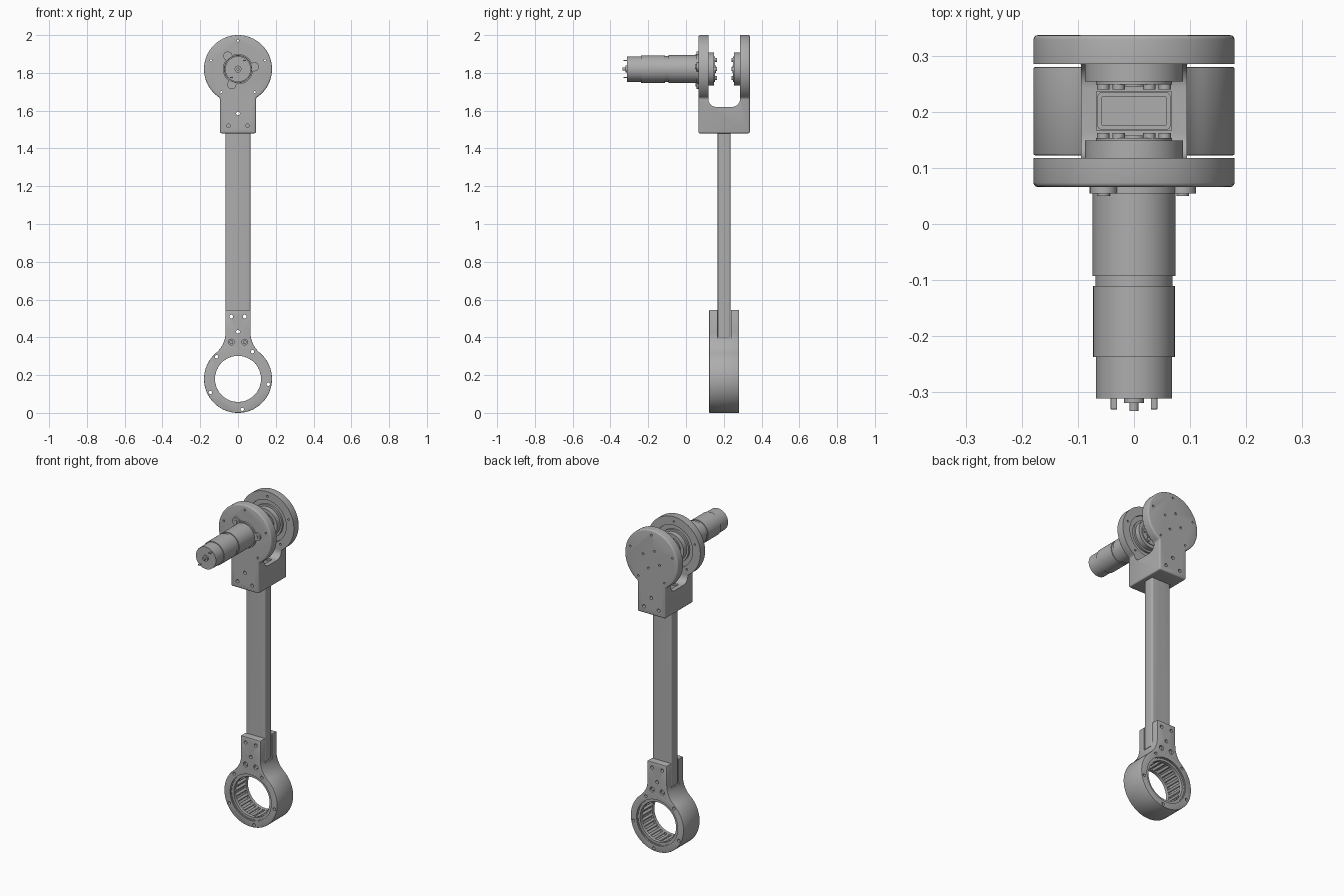
import bpy, bmesh
from math import sin, cos, pi, radians, sqrt, atan2
from mathutils import Matrix, Vector

if "Cube" in bpy.data.objects:
    bpy.data.objects.remove(bpy.data.objects["Cube"])

GREY = (0.42, 0.42, 0.42, 1)
metal = bpy.data.materials.new("plain grey")
metal.use_nodes = True
metal.diffuse_color = GREY
metal.node_tree.nodes["Principled BSDF"].inputs["Base Color"].default_value = GREY

MID = 0.202            # y of the arm's mid plane
AXLE, RING = 1.82, 0.18  # heights of the upper axle and lower ring
R = 0.18               # radius of discs and ring


def finish(name, bm):
    bmesh.ops.remove_doubles(bm, verts=bm.verts, dist=1e-5)
    bmesh.ops.recalc_face_normals(bm, faces=bm.faces)
    mesh = bpy.data.meshes.new(name)
    bm.to_mesh(mesh)
    bm.free()
    mesh.materials.append(metal)
    ob = bpy.data.objects.new(name, mesh)
    bpy.context.collection.objects.link(ob)
    return ob


def smooth(*obs):
    for ob in obs:
        ob.data.shade_smooth()
        ob.data.set_sharp_from_angle(angle=radians(32))


def apply(ob):
    dg = bpy.context.evaluated_depsgraph_get()
    mesh = bpy.data.meshes.new_from_object(ob.evaluated_get(dg))
    ob.modifiers.clear()
    ob.data = mesh


def cut(ob, cutter, keep=False):
    mod = ob.modifiers.new("cut", 'BOOLEAN')
    mod.operation, mod.solver, mod.object = 'DIFFERENCE', 'EXACT', cutter
    apply(ob)
    if not keep:
        bpy.data.objects.remove(cutter)


def bevel(ob, width, segments=3):
    mod = ob.modifiers.new("bevel", 'BEVEL')
    mod.width, mod.segments, mod.angle_limit = width, segments, radians(40)
    apply(ob)


def prism(name, points, shift):
    """Extrude a closed outline of 3D points along a vector."""
    bm = bmesh.new()
    face = bm.faces.new([bm.verts.new(p) for p in points])
    out = bmesh.ops.extrude_face_region(bm, geom=[face])
    bmesh.ops.translate(bm, vec=shift, verts=[v for v in out["geom"] if isinstance(v, bmesh.types.BMVert)])
    return finish(name, bm)


def box(name, x, y0, y1, z0, z1):
    return prism(name, [(-x, y0, z0), (x, y0, z0), (x, y1, z0), (-x, y1, z0)], (0, 0, z1 - z0))


def lathe(name, profile, z, steps=64, closed=False):
    """Turn (radius, y) points about a y axis at height z."""
    bm = bmesh.new()
    vs = [bm.verts.new((r, y, z)) for r, y in profile]
    edges = [bm.edges.new(p) for p in zip(vs, vs[1:])]
    if closed:
        edges.append(bm.edges.new((vs[-1], vs[0])))
    bmesh.ops.spin(bm, geom=vs + edges, cent=(0, 0, z), axis=(0, 1, 0), angle=2 * pi, steps=steps)
    return finish(name, bm)


def pins(name, places, r, y0, y1, sides=20):
    """Cylinders along y at (x, z) places."""
    bm = bmesh.new()
    for x, z in places:
        m = Matrix.Translation((x, (y0 + y1) / 2, z)) @ Matrix.Rotation(pi / 2, 4, 'X')
        bmesh.ops.create_cone(bm, cap_ends=True, segments=sides, radius1=r, radius2=r, depth=y1 - y0, matrix=m)
    return finish(name, bm)


def around(n, r, z, start=0):
    return [(r * cos(radians(start) + 2 * pi * i / n), z + r * sin(radians(start) + 2 * pi * i / n))
            for i in range(n)]


def arc(cx, cz, r, a0, a1, n):
    return [(cx + r * cos(a0 + (a1 - a0) * i / n), cz + r * sin(a0 + (a1 - a0) * i / n)) for i in range(n + 1)]


# Fork: disc-and-neck outline with a round-bottomed channel through the middle
half, base = 0.095, 1.48
a = atan2(-sqrt(R * R - half * half), half)
outline = [(-half, base), (half, base)] + arc(0, AXLE, R, a, pi - a, 80)
fork = prism("fork", [(x, 0.066, z) for x, z in outline], (0, 0.272, 0))
bevel(fork, 0.008)
y0, y1, floor, f = 0.118, 0.286, 1.62, 0.042
channel = [(y0, 2.1)] + arc(y0 + f, floor + f, f, pi, 1.5 * pi, 8) + arc(y1 - f, floor + f, f, 1.5 * pi, 2 * pi, 8) + [(y1, 2.1)]
cut(fork, prism("channel", [(-0.3, y, z) for y, z in channel], (0.6, 0, 0)))
cut(fork, box("beam_pocket", 0.067, 0.167, 0.237, 1.4, 1.7))
cut(fork, pins("neck_holes", [(0, 1.585), (-0.05, 1.52), (0.05, 1.52)], 0.01, 0, 0.4))
cut(fork, pins("disc_holes", around(5, 0.15, AXLE, 90), 0.006, 0, 0.4))
cut(fork, pins("back_disc_holes", around(4, 0.06, AXLE, 20), 0.007, 0.325, 0.4))
for ya, yb in ((0.106, 0.125), (0.279, 0.298)):
    cut(fork, lathe("groove", [(0.1, ya), (0.128, ya), (0.128, yb), (0.1, yb)], AXLE, closed=True))

# Hollow beam
beam = box("beam", 0.066, 0.168, 0.236, 0.4, 1.61)
edges = bmesh.new()
edges.from_mesh(beam.data)
upright = [e for e in edges.edges if abs(e.verts[0].co.z - e.verts[1].co.z) > 1]
bmesh.ops.bevel(edges, geom=upright, offset=0.01, segments=4, profile=0.5, affect='EDGES')
edges.to_mesh(beam.data)
edges.free()
cut(beam, box("beam_bore", 0.057, 0.177, 0.227, 0.3, 1.7))
cut(beam, pins("beam_holes", [(0, 1.585), (-0.035, 0.51), (0.035, 0.51), (0, 0.43)], 0.01, 0, 0.4))

# Lower ring housing: ring flaring into a slotted neck
w, rf, top = 0.066, 0.14, 0.545
zc = RING + sqrt((R + rf) ** 2 - (w + rf) ** 2)
a = atan2(zc - RING, w + rf)
right = arc(w + rf, zc, rf, pi + a, pi, 10) + [(w, top)]
outline = arc(0, RING, R, pi - a, 2 * pi + a, 80) + right[1:] + [(-x, z) for x, z in reversed(right[1:])]
housing = prism("ring_housing", [(x, 0.123, z) for x, z in outline], (0, 0.158, 0))
bevel(housing, 0.003, 2)
cut(housing, box("beam_slot", 0.3, 0.167, 0.237, 0.395, 0.7))
cut(housing, pins("bore", [(0, RING)], 0.14, 0, 0.4, 80))
cut(housing, pins("ring_holes", around(5, 0.163, RING, 62), 0.009, 0, 0.4))
cut(housing, pins("bracket_holes", [(-0.035, 0.51), (0.035, 0.51), (0, 0.43)], 0.01, 0, 0.4))
for y in (0.123, 0.281):
    cut(housing, pins("counterbores", [(-0.035, 0.375), (0.035, 0.375)], 0.015, y - 0.015, y + 0.015))
bolts = pins("neck_bolts", [(-0.035, 0.375), (0.035, 0.375)], 0.01, 0.13, 0.274)

# Roller bearing inside the ring
sleeve = lathe("bearing_sleeve", [(0.136, 0.13), (0.14, 0.13), (0.14, 0.274), (0.136, 0.274)], RING, 80, True)
parts = [sleeve, bolts]
for name, ya, yb in (("front_cage_ring", 0.133, 0.153), ("back_cage_ring", 0.251, 0.271)):
    parts.append(lathe(name, [(0.122, ya), (0.137, ya), (0.137, yb), (0.122, yb)], RING, 80, True))
parts.append(pins("rollers", around(26, 0.1295, RING), 0.0085, 0.15, 0.254, 12))

# Bolted hubs facing each other between the discs
for name, y, d in (("front_hub", 0.118, 1), ("back_hub", 0.286, -1)):
    steps = [(0, -0.02), (0.088, -0.02), (0.088, 0.031), (0.068, 0.031), (0.068, 0.036),
             (0.04, 0.036), (0.04, 0.022), (0.02, 0.022), (0.02, 0.04), (0, 0.04)]
    parts.append(lathe(name, [(r, y + d * s) for r, s in steps], AXLE))
    ya, yb = sorted((y + d * 0.03, y + d * 0.045))
    parts.append(pins(name + "_bolts", around(6, 0.055, AXLE), 0.011, ya, yb, 12))

# Motor with its three-eared mounting flange
motor = [(0, 0.07), (0.074, 0.07), (0.074, -0.093), (0.069, -0.093), (0.069, -0.111), (0.073, -0.111),
         (0.073, -0.238), (0.068, -0.238), (0.068, -0.312), (0.018, -0.312), (0.018, -0.32),
         (0.008, -0.32), (0.008, -0.335), (0, -0.335)]
parts.append(lathe("motor", motor, AXLE))
ears = around(3, 0.088, AXLE, 8)
parts.append(pins("flange_ears", ears, 0.024, 0.055, 0.07, 28))
parts.append(pins("flange_plate", [(0, AXLE)], 0.08, 0.055, 0.07, 64))
parts.append(pins("flange_screws", ears, 0.011, 0.05, 0.06, 16))
for side, name in ((1, "left_terminal"), (-1, "right_terminal")):
    tab = box(name, 0.006, -0.332, -0.31, -0.003, 0.003)
    bevel(tab, 0.002, 2)
    tab.location = (side * 0.036, 0, AXLE + side * 0.045)

smooth(fork, beam, housing, *parts)
